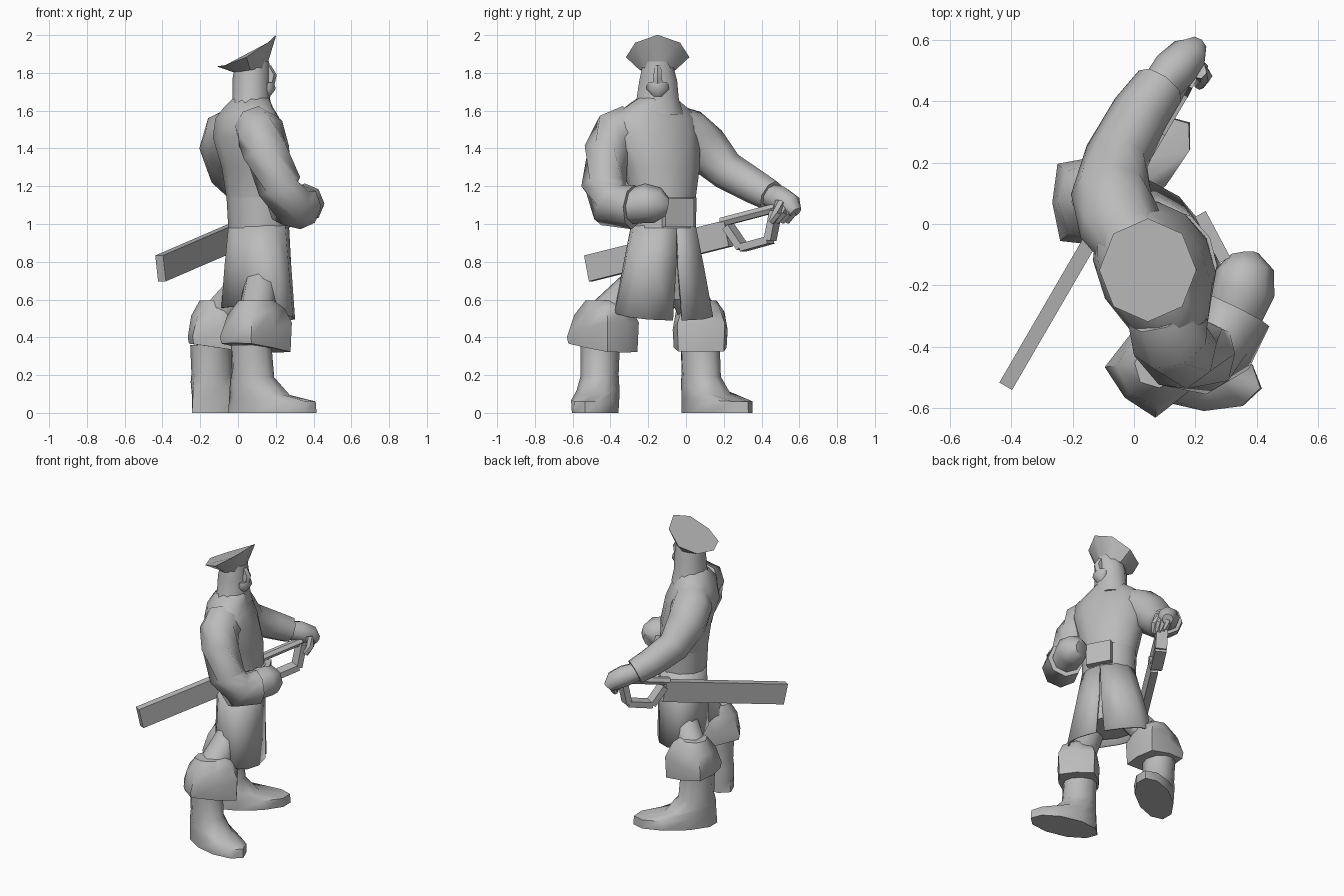
import bpy, bmesh, math
from mathutils import Vector, Matrix

if "Cube" in bpy.data.objects:
    bpy.data.objects.remove(bpy.data.objects["Cube"])

grey = bpy.data.materials.new("plain grey")
grey.diffuse_color = (0.5, 0.5, 0.5, 1)
grey.use_nodes = True
grey.node_tree.nodes["Principled BSDF"].inputs["Base Color"].default_value = grey.diffuse_color
YAW = math.radians(28)      # the body is turned this far from +x


def finish(name, bm, angle=50):
    bmesh.ops.recalc_face_normals(bm, faces=bm.faces)
    me = bpy.data.meshes.new(name)
    bm.to_mesh(me)
    bm.free()
    me.materials.append(grey)
    for p in me.polygons:
        p.use_smooth = True
    me.set_sharp_from_angle(angle=math.radians(angle))
    ob = bpy.data.objects.new(name, me)
    bpy.context.collection.objects.link(ob)
    return ob


def skin(name, rings, closed=True, caps=True, angle=50):
    """Join a list of equal point rings into a surface."""
    bm = bmesh.new()
    vs = [[bm.verts.new(p) for p in r] for r in rings]
    n = len(vs[0])
    for a, b in zip(vs, vs[1:]):
        for i in range(n if closed else n - 1):
            j = (i + 1) % n
            bm.faces.new((a[i], a[j], b[j], b[i]))
    if caps:
        bm.faces.new(vs[0])
        bm.faces.new(vs[-1])
    return finish(name, bm, angle)


def oval(x, y, z, a, b, yaw, n=10, gap=0.0, tilt=0.0, corner=1.0, droop=0.0):
    """Level ring: a = half depth along the facing, b = half width.
    corner > 1 pushes every second point out, giving a squarish ring."""
    pts = []
    for i in range(n):
        if gap:
            t = gap + (2 * math.pi - 2 * gap) * i / (n - 1)
        else:
            t = 2 * math.pi * i / n
        k = corner if i % 2 else 1.0
        u, v = k * a * math.cos(t), k * b * math.sin(t)
        pts.append(Vector((x + u * math.cos(yaw) - v * math.sin(yaw),
                           y + u * math.sin(yaw) + v * math.cos(yaw),
                           z + tilt * u - droop * math.sin(t) ** 2)))
    return pts


def loft(name, rows, yaw, n=10, angle=50):
    return skin(name, [oval(*r[:5], yaw, n, 0, *r[5:]) for r in rows], angle=angle)


def tube(name, path, n=8, angle=50):
    """Limb through (x, y, z, radius) points."""
    pts = [Vector(p[:3]) for p in path]
    rings = []
    for i, p in enumerate(pts):
        d = pts[min(i + 1, len(pts) - 1)] - pts[max(i - 1, 0)]
        d.normalize()
        side = d.cross(Vector((0, 0, 1))).normalized()
        up = side.cross(d)
        r = path[i][3]
        rings.append([p + r * (math.cos(2 * math.pi * k / n) * side
                               + math.sin(2 * math.pi * k / n) * up) for k in range(n)])
    return skin(name, rings, angle=angle)


def bar(name, start, end, thick, height):
    """Box between two points, its height kept upright."""
    a, b = Vector(start), Vector(end)
    d = (b - a).normalized()
    side = d.cross(Vector((0, 0, 1))).normalized()
    up = side.cross(d)
    rot = Matrix((d, side, up)).transposed().to_4x4()
    bm = bmesh.new()
    bmesh.ops.create_cube(bm, size=1)
    bmesh.ops.scale(bm, vec=((b - a).length, thick, height), verts=bm.verts)
    bmesh.ops.transform(bm, matrix=Matrix.Translation((a + b) / 2) @ rot, verts=bm.verts)
    return finish(name, bm, 30)


# Torso, from belt line to collar
loft("torso", [(.11, -.12, .97, .15, .17), (.10, -.12, 1.13, .155, .175),
               (.09, -.13, 1.30, .165, .215), (.06, -.16, 1.46, .175, .255),
               (.05, -.165, 1.56, .145, .25), (.055, -.16, 1.615, .115, .185),
               (.07, -.155, 1.67, .09, .10)], YAW, 12, 60)

# Belt and buckle
loft("belt", [(.11, -.12, .98, .157, .177), (.105, -.12, 1.14, .161, .181)], YAW, 12)
f = Vector((math.cos(YAW), math.sin(YAW), 0))
s = Vector((-f.y, f.x, 0))
mid = Vector((.11, -.12, 1.06)) + f * .165
bar("buckle", mid - s * .085, mid + s * .085, .04, .15)

# Coat skirt with a slit opening at the front
skirt = skin("coat_skirt", [oval(.11, -.12, 1.0, .155, .175, YAW, 13, .01),
                            oval(.105, -.12, .78, .16, .23, YAW, 13, .03),
                            oval(.105, -.12, .525, .165, .29, YAW, 13, .10, -.22)],
             closed=False, caps=False)
m = skirt.modifiers.new("cloth", 'SOLIDIFY')
m.thickness = .01
m.offset = -1
loft("breeches", [(.10, -.12, .60, .14, .25), (.11, -.12, .95, .13, .15)], YAW, 10)

# Head, long hair, nose and beard
loft("head", [(.065, -.155, 1.58, .12, .15), (.07, -.15, 1.66, .10, .118),
              (.07, -.147, 1.76, .10, .105), (.075, -.15, 1.86, .09, .08)], 0, 10)
loft("beard", [(.15, -.15, 1.675, .02, .03), (.155, -.15, 1.715, .045, .06),
               (.155, -.15, 1.75, .035, .055)], 0, 8)
loft("nose", [(.165, -.15, 1.745, .03, .03), (.175, -.15, 1.79, .03, .025),
              (.15, -.15, 1.84, .025, .02)], 0, 6)

# Hat: flared cone with a tilted top whose sides droop a little
loft("hat", [(.065, -.15, 1.815, .085, .095, .15),
             (.045, -.15, 1.918, .158, .168, .53, 1.0, .035)], 0, 8, angle=35)

# Arms, bent at the elbow
tube("left_arm", [(.0, -.07, 1.52, .115), (-.05, .01, 1.48, .135), (-.075, .10, 1.40, .13),
                  (-.055, .22, 1.28, .105), (.02, .36, 1.20, .095), (.085, .45, 1.15, .085)])
tube("right_arm", [(.09, -.29, 1.52, .115), (.12, -.37, 1.48, .133), (.15, -.415, 1.38, .128),
                   (.22, -.435, 1.20, .12), (.275, -.40, 1.10, .122), (.335, -.28, 1.09, .118)])

# Hands: a fist on the hip and one on the sword hilt
tube("right_fist", [(.32, -.31, 1.09, .09), (.355, -.21, 1.11, .105),
                    (.36, -.15, 1.10, .095), (.355, -.10, 1.09, .05)])
tube("left_hand", [(.07, .43, 1.155, .06), (.13, .50, 1.13, .072),
                   (.18, .55, 1.10, .065), (.205, .58, 1.06, .035)])
for i in range(4):
    k = i * .026
    tube("left_finger", [(.15 + k * .8, .575 - k, 1.12, .026), (.19 + k * .5, .56 - k, 1.06, .026),
                         (.18 + k * .4, .53 - k, 1.01, .018)], 6)

# Sword: sheath, grip and knuckle guard
bar("sheath", (-.41, -.515, .765), (.02, .225, .95), .048, .14)
tube("grip", [(0, .19, 1.01, .027), (.165, .475, 1.085, .027)], 6)
bow = [(.02, .225, .985), (.065, .30, .875), (.15, .445, .915), (.165, .475, 1.07)]
for a, b in zip(bow, bow[1:]):
    bar("knuckle_guard", a, b, .075, .04)


# Boots: shank with foot, wide square folded top and a knee reaching into the coat.
# cuff = centre x, y, facing in degrees, half depth, half width
def boot(side, x, y, yaw, length, cuff, hip):
    c, sn = math.cos(yaw), math.sin(yaw)

    def row(fwd, z, a, b, tilt=0.0):
        return (x + fwd * c, y + fwd * sn, z, a, b, tilt)
    e = length - .125
    loft(side + "_boot", [row(e, 0, length, .115), row(e, .07, length * .98, .12, -.04),
                          row(.05, .13, .165, .11, -.25), row(.01, .20, .115, .10, -.1),
                          row(0, .36, .11, .105)], yaw, 10, angle=60)
    u, v, deg, a, b = cuff
    loft(side + "_boot_top", [(u, v, .345, a, b, -.15, 1.22),
                              (u, v, .44, a * 1.04, b * 1.04, .25, 1.22),
                              (u, v, .535, a * .92, b * .92, .15, 1.1),
                              (u, v, .595, a * .62, b * .62)], math.radians(deg), 8, 45)
    tube(side + "_knee", [(u, v, .50, .10), (*hip, .68, .09)])


boot("right", .07, -.455, math.radians(-13), .24, (.095, -.44, 45, .17, .13), (.12, -.26))
boot("left", -.145, .075, math.radians(38), .27, (-.11, .075, 2, .15, .14), (.04, -.02))
